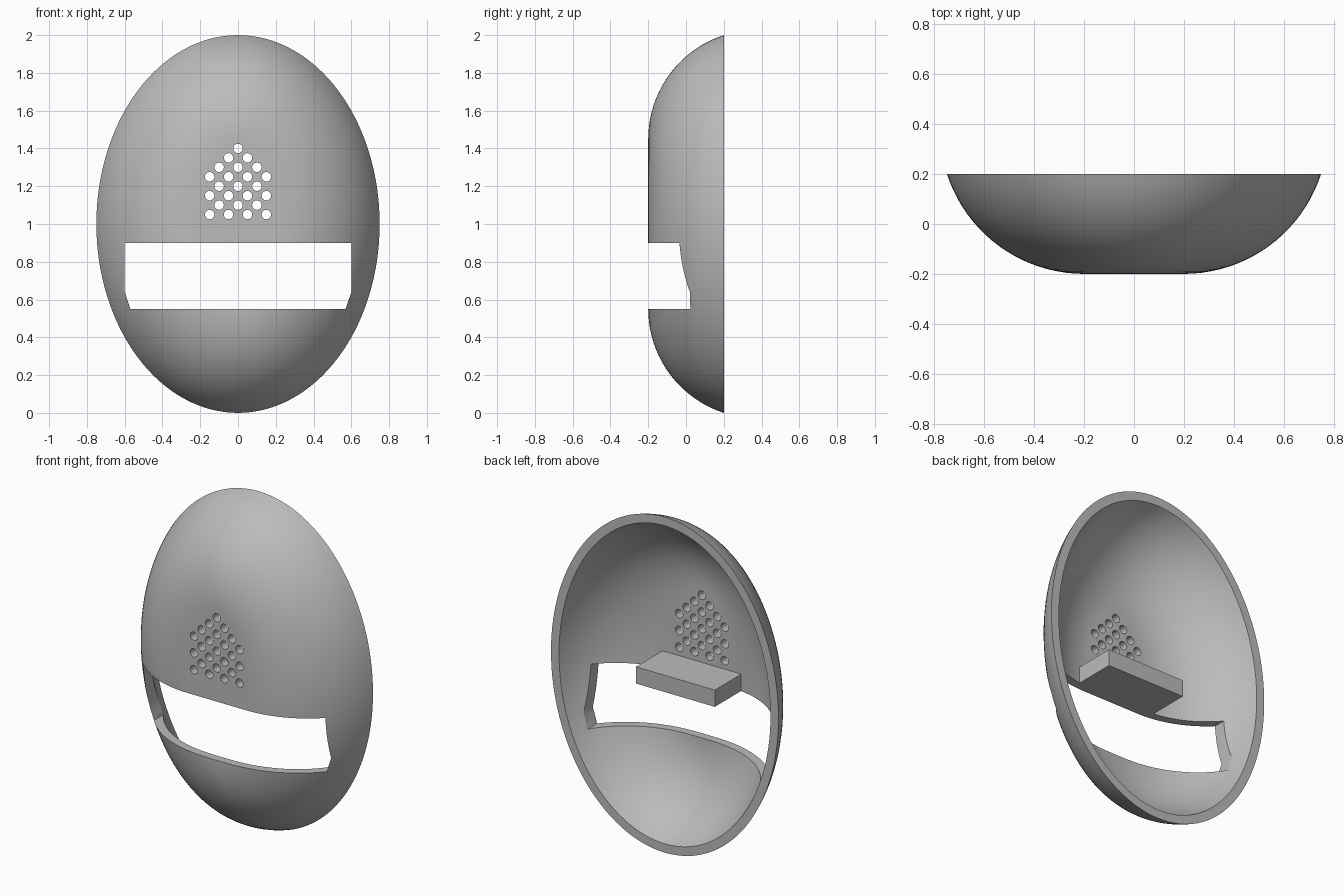
import bpy, bmesh, math
from mathutils import Matrix

old = bpy.data.objects.get("Cube")
if old:
    bpy.data.objects.remove(old)

grey = bpy.data.materials.new("matte_grey")
grey.use_nodes = True
colour = (0.5, 0.5, 0.5, 1)
grey.diffuse_color = colour
grey.node_tree.nodes["Principled BSDF"].inputs["Base Color"].default_value = colour

SEGMENTS, STEPS = 128, 20
FLAT, BULGE, RADIUS, WALL = 0.2, 0.25, 0.578, 0.05


def add_object(name, bm, material=grey):
    bmesh.ops.recalc_face_normals(bm, faces=bm.faces)
    mesh = bpy.data.meshes.new(name)
    bm.to_mesh(mesh)
    bm.free()
    obj = bpy.data.objects.new(name, mesh)
    bpy.context.collection.objects.link(obj)
    if material:
        mesh.materials.append(material)
    return obj


def box(bm, lo, hi):
    size = [b - a for a, b in zip(lo, hi)]
    centre = [(a + b) / 2 for a, b in zip(lo, hi)]
    bmesh.ops.create_cube(bm, size=1, matrix=Matrix.Translation(centre) @ Matrix.Diagonal((*size, 1)))


def arc_profile(radius):
    """Half-width and depth from the flat front back to the rim."""
    centre_y = RADIUS - 0.2
    end = math.acos((centre_y - 0.2) / radius)
    angles = [end * i / STEPS for i in range(STEPS + 1)]
    return [(FLAT + radius * math.sin(a), centre_y - radius * math.cos(a)) for a in angles]


# Shell: oval rings over the outside, across the rim and back along the inside
bm = bmesh.new()
rings = []
for width, y in arc_profile(RADIUS) + arc_profile(RADIUS - WALL)[::-1]:
    ring = []
    for i in range(SEGMENTS):
        a = math.tau * i / SEGMENTS
        ring.append(bm.verts.new((width * math.cos(a), y, 1 + (width + BULGE) * math.sin(a))))
    rings.append(ring)
for r, s in zip(rings, rings[1:]):
    for i in range(SEGMENTS):
        j = (i + 1) % SEGMENTS
        bm.faces.new((r[i], r[j], s[j], s[i]))
bm.faces.new(rings[0])
bm.faces.new(rings[-1])
shell = add_object("mask_shell", bm)

# Visor slot cutter with clipped lower corners
bm = bmesh.new()
outline = [(-0.6, 0.9), (-0.6, 0.64), (-0.57, 0.55), (0.57, 0.55), (0.6, 0.64), (0.6, 0.9)]
face = bm.faces.new([bm.verts.new((x, -0.4, z)) for x, z in outline])
back = bmesh.ops.extrude_face_region(bm, geom=[face])["geom"]
bmesh.ops.translate(bm, vec=(0, 0.9, 0), verts=[v for v in back if isinstance(v, bmesh.types.BMVert)])
slot = add_object("slot_cutter", bm, None)

# Breathing hole cutters in a staggered, pointed grid
bm = bmesh.new()
for column in range(-3, 4):
    z = 1.4 - 0.05 * abs(column)
    while z > 1.04:
        place = Matrix.Translation((0.05 * column, -0.2, z)) @ Matrix.Rotation(math.pi / 2, 4, 'X')
        bmesh.ops.create_cone(bm, cap_ends=True, segments=24, radius1=0.025, radius2=0.025,
                              depth=0.4, matrix=place)
        z -= 0.1
holes = add_object("hole_cutter", bm, None)

# Cut the openings, then drop the cutters
for cutter in (slot, holes):
    mod = shell.modifiers.new(cutter.name, 'BOOLEAN')
    mod.operation, mod.solver, mod.object = 'DIFFERENCE', 'EXACT', cutter
bpy.ops.object.select_all(action='DESELECT')
bpy.context.view_layer.objects.active = shell
shell.select_set(True)
for name in [m.name for m in shell.modifiers]:
    bpy.ops.object.modifier_apply(modifier=name)
for cutter in (slot, holes):
    bpy.data.objects.remove(cutter)
bpy.ops.object.shade_smooth_by_angle(angle=math.radians(30))

# Brow rest behind the upper edge of the slot
bm = bmesh.new()
box(bm, (-0.26, -0.155, 0.9), (0.26, 0.1, 1.0))
add_object("brow_rest", bm)
